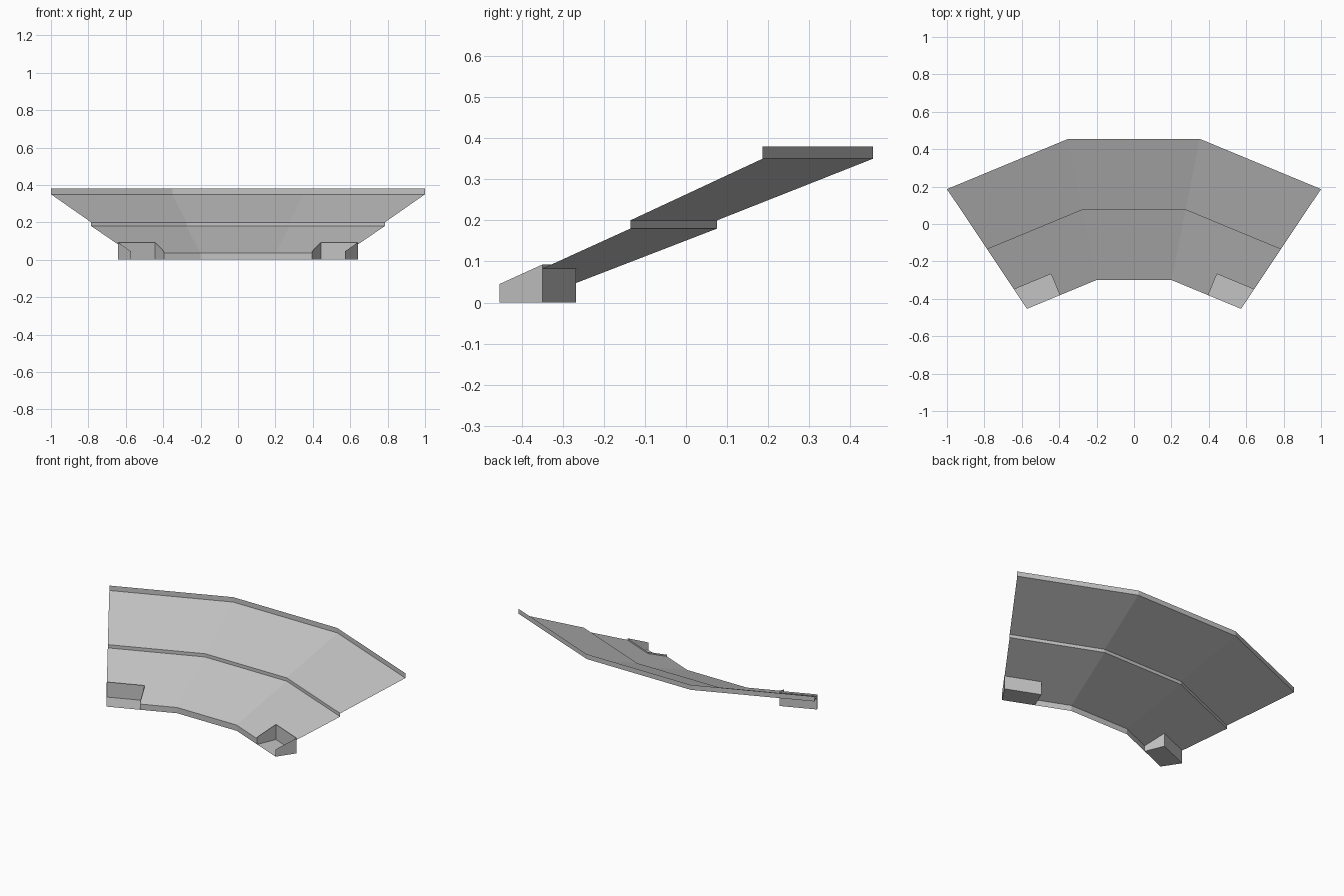
import bpy, bmesh
from math import sin, cos, radians
from mathutils import Vector

cube = bpy.data.objects.get("Cube")
if cube:
    bpy.data.objects.remove(cube, do_unlink=True)

# One matt grey for everything
grey = bpy.data.materials.new("concrete_grey")
grey.use_nodes = True
colour = (0.55, 0.55, 0.55, 1)
grey.diffuse_color = colour
grey.node_tree.nodes["Principled BSDF"].inputs["Base Color"].default_value = colour

# The stand is a three-segment arc around a centre in front of it
CENTRE_Y = -1.31
STEP = 22.5
INNER, MIDDLE, OUTER = 1.03, 1.413, 1.80
KERB, LOW_TOP, HIGH_START, HIGH_TOP, RIM = 0.035, 0.18, 0.20, 0.35, 0.38
BEND, END = STEP / 2, STEP * 1.5
RECESS_R, RECESS_W, LIP = 1.155, 0.19, 0.01


def at(radius, angle, z=0.0):
    a = radians(angle)
    return Vector((radius * sin(a), CENTRE_Y + radius * cos(a), z))


def mid(radius, z):
    """Point on the mirror plane, halfway along the straight centre segment."""
    p = at(radius, BEND, z)
    p.x = 0
    return p


def lift(p, z):
    return Vector((p.x, p.y, z))


def build(name, faces):
    """Right-hand sheet from polygons, mirrored to the other side."""
    bm = bmesh.new()
    for polygon in faces:
        bm.faces.new([bm.verts.new(p) for p in polygon])
    bmesh.ops.remove_doubles(bm, verts=bm.verts, dist=0.0005)
    mesh = bpy.data.meshes.new(name)
    bm.to_mesh(mesh)
    bm.free()
    mesh.materials.append(grey)
    obj = bpy.data.objects.new(name, mesh)
    bpy.context.collection.objects.link(obj)
    mirror = obj.modifiers.new("mirror", 'MIRROR')
    mirror.merge_threshold = 0.0005
    return obj


def strip(r0, z0, r1, z1, end=True):
    """Band between two rings: half centre segment plus the end segment."""
    a, b = at(r0, BEND, z0), at(r1, BEND, z1)
    faces = [[mid(r0, z0), a, b, mid(r1, z1)]]
    if end:
        faces.append([a, at(r0, END, z0), at(r1, END, z1), b])
    return faces


# Recess corners on plan, at the outer end of the lower tier
front_end = at(INNER, END)
back_end = at(RECESS_R, END)
along = (at(INNER, BEND) - front_end).normalized()
depth = (RECESS_R - INNER) * cos(radians(BEND))
front_side = front_end + along * RECESS_W
back_side = front_side + Vector((sin(radians(STEP)), cos(radians(STEP)), 0)) * depth
recess_z = KERB + (LOW_TOP - KERB) * (RECESS_R - INNER) / (MIDDLE - INNER)

# Lower tier with the recess notched out of the end segment
bend_front = at(INNER, BEND, KERB)
lower = strip(INNER, KERB, MIDDLE, LOW_TOP, end=False)
lower.append([bend_front, lift(front_side, KERB), lift(back_side, recess_z),
              lift(back_end, recess_z), at(MIDDLE, END, LOW_TOP),
              at(MIDDLE, BEND, LOW_TOP)])
build("lower_tier", lower)

# Front kerb, stopping at the recess
kerb = strip(INNER, 0, INNER, KERB, end=False)
kerb.append([at(INNER, BEND), front_side, lift(front_side, KERB), bend_front])
build("front_kerb", kerb)

# Riser, upper tier and back rim
build("middle_riser", strip(MIDDLE, LOW_TOP, MIDDLE, HIGH_START))
build("upper_tier", strip(MIDDLE, HIGH_START, OUTER, HIGH_TOP))
build("back_rim", strip(OUTER, HIGH_TOP, OUTER, RIM))

# Entrance recess: floor and three walls standing a lip above the tier
low, high = KERB + LIP, recess_z + LIP
build("entrance_recess", [
    [front_side, front_end, back_end, back_side],
    [back_side, back_end, lift(back_end, high), lift(back_side, high)],
    [front_side, back_side, lift(back_side, high), lift(front_side, low)],
    [back_end, front_end, lift(front_end, low), lift(back_end, high)],
])
